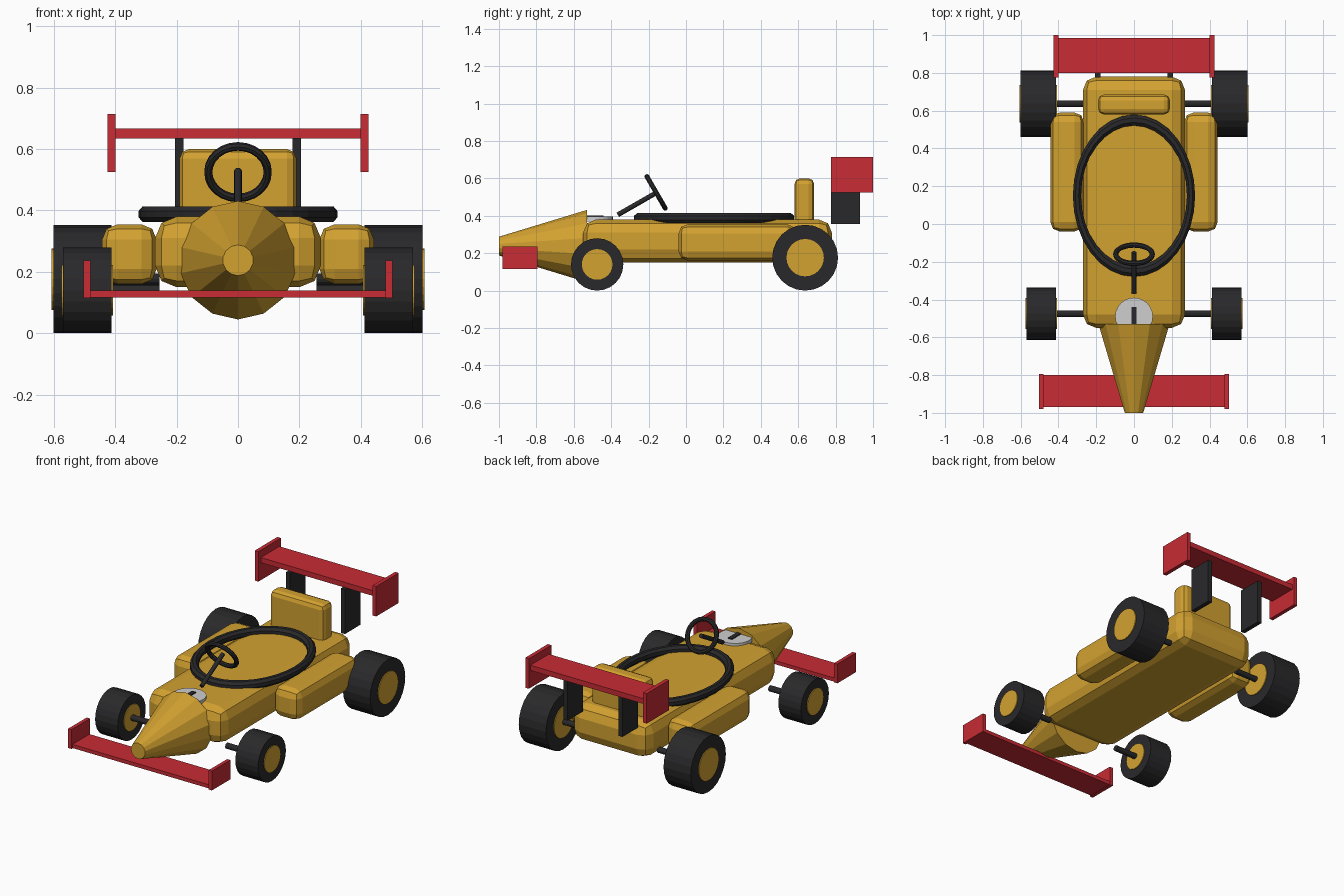
import bpy, bmesh, math
from mathutils import Matrix, Vector

if "Cube" in bpy.data.objects:
    bpy.data.objects.remove(bpy.data.objects["Cube"], do_unlink=True)


def material(name, rgb):
    m = bpy.data.materials.new(name)
    m.use_nodes = True
    m.diffuse_color = (*rgb, 1)
    m.node_tree.nodes["Principled BSDF"].inputs["Base Color"].default_value = (*rgb, 1)
    return m


YELLOW = material("golden yellow", (0.65, 0.36, 0.03))
BLACK = material("rubber black", (0.022, 0.022, 0.024))
RED = material("wing red", (0.58, 0.025, 0.035))
GREY = material("light grey", (0.62, 0.62, 0.62))


def add(name, bm, mat):
    bmesh.ops.recalc_face_normals(bm, faces=bm.faces)
    mesh = bpy.data.meshes.new(name)
    bm.to_mesh(mesh)
    bm.free()
    mesh.materials.append(mat)
    ob = bpy.data.objects.new(name, mesh)
    bpy.context.scene.collection.objects.link(ob)
    return ob


def box(name, x, y, z, mat, bevel=0):
    """Box from (min, max) ranges, with optional rounded edges."""
    bm = bmesh.new()
    size = [r[1] - r[0] for r in (x, y, z)]
    mid = [(r[0] + r[1]) / 2 for r in (x, y, z)]
    bmesh.ops.create_cube(bm, size=1, matrix=Matrix.Translation(mid) @ Matrix.Diagonal((*size, 1)))
    ob = add(name, bm, mat)
    if bevel:
        mod = ob.modifiers.new("rounded", "BEVEL")
        mod.width, mod.segments = bevel, 2
    return ob


def rod(name, a, b, r1, mat, r2=None, sides=24):
    """Cylinder or cone running from point a to point b."""
    a, b = Vector(a), Vector(b)
    turn = (b - a).to_track_quat("Z", "Y").to_matrix().to_4x4()
    bm = bmesh.new()
    bmesh.ops.create_cone(bm, cap_ends=True, segments=sides, radius1=r1,
                          radius2=r1 if r2 is None else r2, depth=(b - a).length,
                          matrix=Matrix.Translation((a + b) / 2) @ turn)
    return add(name, bm, mat)


def ring(name, major, minor, matrix, mat, n=32, k=8):
    """Torus in its own xy plane, placed by a matrix."""
    bm = bmesh.new()
    loops = []
    for i in range(n):
        t = math.tau * i / n
        loop = []
        for j in range(k):
            p = math.tau * (j + 0.5) / k
            r = major + minor * math.cos(p)
            loop.append(bm.verts.new(matrix @ Vector((r * math.cos(t), r * math.sin(t), minor * math.sin(p)))))
        loops.append(loop)
    for i in range(n):
        u, v = loops[i], loops[(i + 1) % n]
        for j in range(k):
            bm.faces.new((u[j], v[j], v[(j + 1) % k], u[(j + 1) % k]))
    return add(name, bm, mat)


def span(s, a, b):
    return tuple(sorted((s * a, s * b)))


# Body, nose and headrest
box("body", (-0.27, 0.27), (-0.55, 0.78), (0.15, 0.38), YELLOW, 0.07)
rod("nose_cone", (0, -0.53, 0.238), (0, -1, 0.238), 0.193, YELLOW, 0.05, 14)
box("headrest", (-0.19, 0.19), (0.58, 0.685), (0.33, 0.6), YELLOW, 0.03)

# Cockpit rim
ring("cockpit_rim", 0.4, 0.031,
     Matrix.Translation((0, 0.15, 0.388)) @ Matrix.Diagonal((0.755, 1, 0.9, 1)), BLACK)

# Steering wheel and column
tilt = Matrix.Rotation(math.radians(-60), 4, "X")
ring("steering_wheel", 0.097, 0.014, Matrix.Translation((0, -0.16, 0.525)) @ tilt, BLACK, 24)
rod("steering_column", (0, -0.365, 0.405), (0, -0.15, 0.528), 0.013, BLACK, sides=12)

# Dash plate and its small handle
rod("dash_plate", (0, -0.49, 0.37), (0, -0.49, 0.396), 0.1, GREY)
box("dash_handle", (-0.014, 0.014), (-0.53, -0.44), (0.385, 0.402), BLACK)

# Wings
box("rear_wing", (-0.41, 0.41), (0.80, 0.985), (0.635, 0.668), RED)
box("front_wing", (-0.49, 0.49), (-0.97, -0.80), (0.117, 0.14), RED)

for side, s in (("left", 1), ("right", -1)):
    box(side + "_side_pod", span(s, 0.265, 0.443), (-0.04, 0.59), (0.16, 0.355), YELLOW, 0.05)
    box(side + "_rear_endplate", span(s, 0.4, 0.425), (0.775, 1.0), (0.525, 0.715), RED)
    box(side + "_front_endplate", span(s, 0.48, 0.503), (-0.98, -0.795), (0.115, 0.237), RED)
    box(side + "_wing_support", span(s, 0.178, 0.206), (0.775, 0.93), (0.355, 0.637), BLACK)
    # Wheels with hubs and stub axles
    for end, y, r, hub, outer in (("front", -0.475, 0.14, 0.082, 0.57),
                                  ("rear", 0.637, 0.176, 0.1, 0.602)):
        tag = f"{side}_{end}_"
        rod(tag + "tyre", (s * 0.412, y, r), (s * outer, y, r), r, BLACK)
        rod(tag + "hub", (s * 0.407, y, r), (s * (outer + 0.005), y, r), hub, YELLOW)
        rod(tag + "axle", (s * 0.255, y, r), (s * 0.45, y, r), 0.018, BLACK, sides=12)
